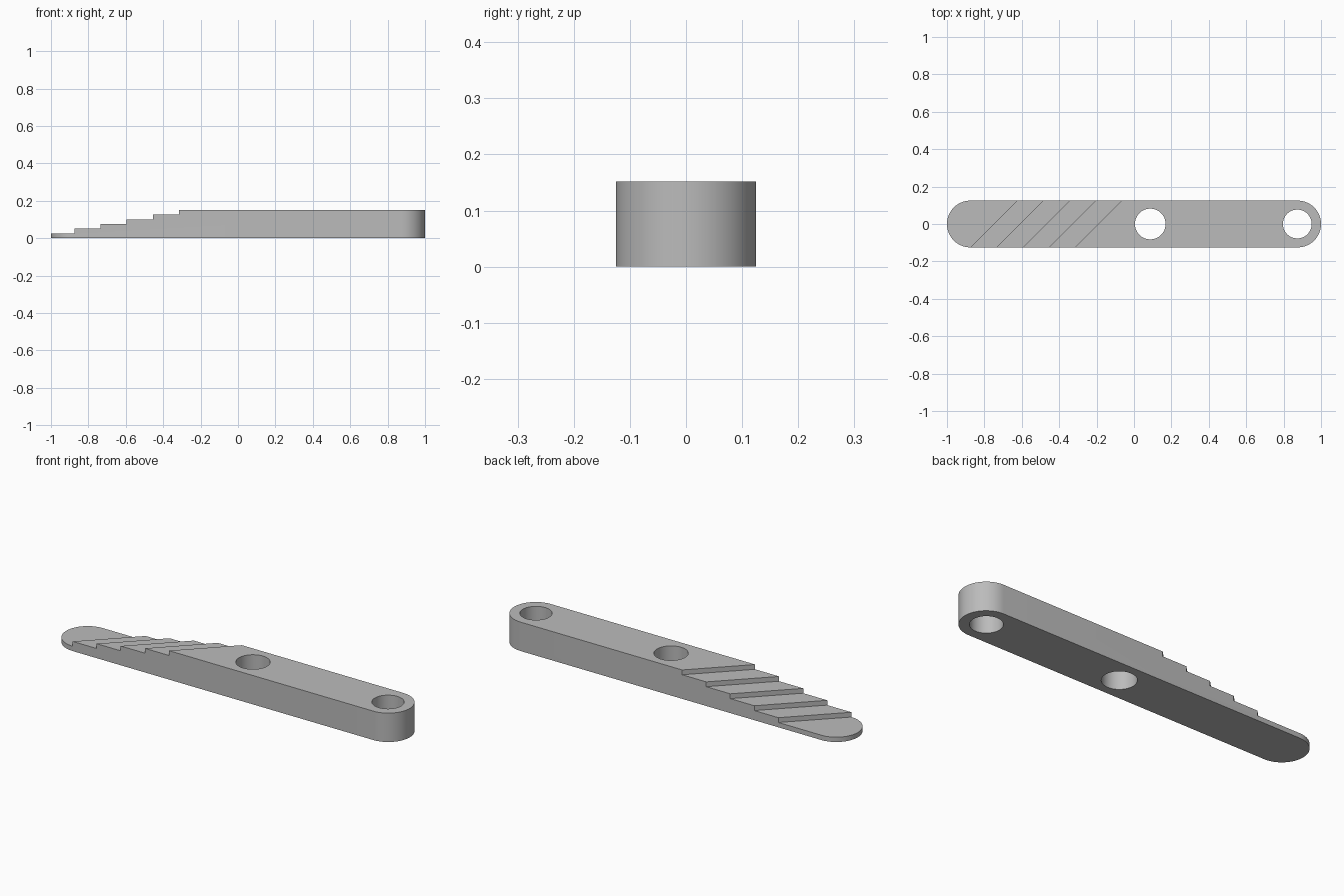
import bpy, bmesh, math

cube = bpy.data.objects.get("Cube")
if cube:
    bpy.data.objects.remove(cube, do_unlink=True)

HEIGHT, RADIUS, END = 0.152, 0.125, 0.875
STEPS = 5
RISE = HEIGHT / (STEPS + 1)

grey = bpy.data.materials.new("plain grey")
grey.use_nodes = True
colour = (0.5, 0.5, 0.5, 1)
grey.diffuse_color = colour
grey.node_tree.nodes["Principled BSDF"].inputs["Base Color"].default_value = colour


def prism(name, outline, z0, z1):
    """Extrude a counter-clockwise outline from z0 to z1."""
    bm = bmesh.new()
    base = bm.faces.new([bm.verts.new((x, y, z0)) for x, y in outline])
    top = bmesh.ops.extrude_face_region(bm, geom=[base])["geom"]
    for v in top:
        if isinstance(v, bmesh.types.BMVert):
            v.co.z = z1
    bmesh.ops.recalc_face_normals(bm, faces=bm.faces)
    mesh = bpy.data.meshes.new(name)
    bm.to_mesh(mesh)
    bm.free()
    mesh.materials.append(grey)
    obj = bpy.data.objects.new(name, mesh)
    bpy.context.collection.objects.link(obj)
    return obj


def arc(cx, r, start, sweep, n):
    return [(cx + r * math.cos(start + sweep * i / n),
             r * math.sin(start + sweep * i / n)) for i in range(n + 1)]


# Bar with rounded ends
half = math.pi / 2
bar = prism("stepped_bar",
            arc(END, RADIUS, -half, math.pi, 32) + arc(-END, RADIUS, half, math.pi, 32),
            0, HEIGHT)

# Round through holes
cutters = [prism("hole_cutter", arc(x, r, 0, 2 * math.pi, 64)[:-1], -0.1, 0.3)
           for x, r in ((0.087, 0.082), (0.873, 0.077))]

# Diagonal steps, each cut reaching a little deeper toward the thin end
for i in range(STEPS):
    c = -0.75 + 0.14 * i
    w = 0.3
    outline = [(-1.5, -w), (c - w, -w), (c + w, w), (-1.5, w)]
    cutters.append(prism("step_cutter", outline, RISE * (i + 1), 0.3 + 0.01 * i))

# Apply the cuts, then remove the cutters
for cutter in cutters:
    mod = bar.modifiers.new("cut", 'BOOLEAN')
    mod.operation = 'DIFFERENCE'
    mod.solver = 'EXACT'
    mod.object = cutter
    cutter.hide_render = True

bpy.ops.object.select_all(action='DESELECT')
bpy.context.view_layer.objects.active = bar
bar.select_set(True)
for mod in list(bar.modifiers):
    bpy.ops.object.modifier_apply(modifier=mod.name)
for cutter in cutters:
    bpy.data.objects.remove(cutter, do_unlink=True)
bpy.ops.object.shade_smooth_by_angle(angle=math.radians(30))
